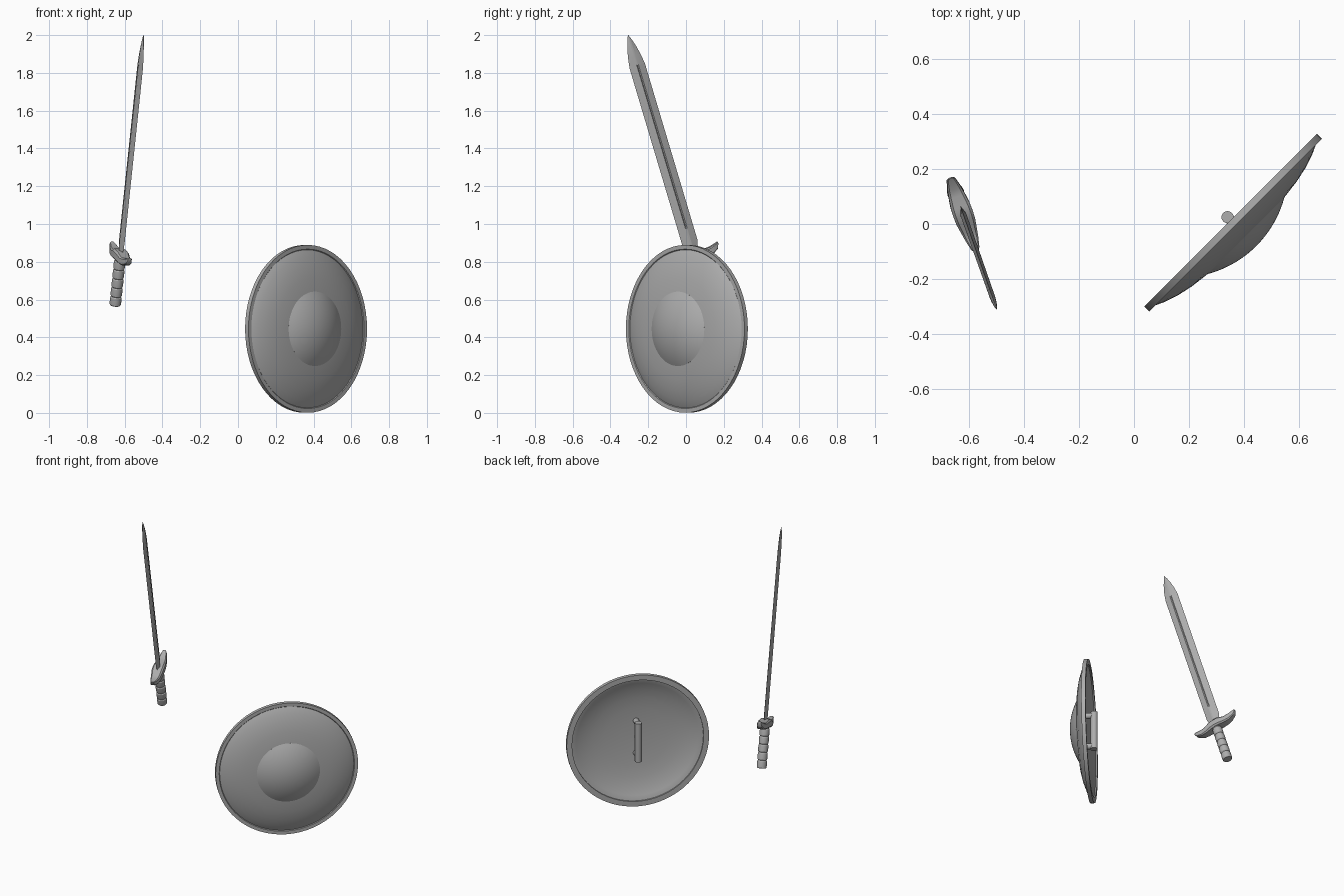
import bpy, bmesh, math
from mathutils import Matrix, Vector

if "Cube" in bpy.data.objects:
    bpy.data.objects.remove(bpy.data.objects["Cube"])

metal = bpy.data.materials.new("grey_metal")
metal.diffuse_color = (0.42, 0.42, 0.42, 1)
metal.use_nodes = True
metal.node_tree.nodes["Principled BSDF"].inputs["Base Color"].default_value = metal.diffuse_color


def frame(x_axis, z_axis, origin):
    x, z = Vector(x_axis).normalized(), Vector(z_axis).normalized()
    y = z.cross(x)
    m = Matrix((x, y, z)).transposed().to_4x4()
    m.translation = Vector(origin)
    return m


def finish(name, bm, matrix, angle=30):
    bmesh.ops.remove_doubles(bm, verts=bm.verts, dist=1e-5)
    bmesh.ops.recalc_face_normals(bm, faces=bm.faces)
    mesh = bpy.data.meshes.new(name)
    bm.to_mesh(mesh)
    bm.free()
    mesh.materials.append(metal)
    ob = bpy.data.objects.new(name, mesh)
    bpy.context.collection.objects.link(ob)
    ob.matrix_world = matrix
    bpy.ops.object.select_all(action='DESELECT')
    ob.select_set(True)
    bpy.context.view_layer.objects.active = ob
    bpy.ops.object.shade_smooth_by_angle(angle=math.radians(angle))
    return ob


def loft(rings, closed=False):
    """Skin a list of equal-sized point rings, capping the ends unless closed."""
    bm = bmesh.new()
    vs = [[bm.verts.new(p) for p in ring] for ring in rings]
    n = len(vs[0])
    pairs = list(zip(vs, vs[1:])) + ([(vs[-1], vs[0])] if closed else [])
    for a, b in pairs:
        for i in range(n):
            j = (i + 1) % n
            bm.faces.new((a[i], a[j], b[j], b[i]))
    if not closed:
        bm.faces.new(vs[0])
        bm.faces.new(vs[-1])
    return bm


def lathe(profile, n=64, closed=False):
    """Turn a (radius, height) profile around local z."""
    return loft([[(r * math.cos(2 * math.pi * i / n), r * math.sin(2 * math.pi * i / n), z)
                  for i in range(n)] for r, z in profile], closed)


# ---------------- Shield: local z points out of the front ----------------
shield = frame((1, 1, 0), (1, -1, 0), (0.36, 0.005, 0.445))

# Dished body
front = [(0.002, 0.075), (0.1, 0.074), (0.197, 0.067), (0.27, 0.058), (0.33, 0.045),
         (0.38, 0.028), (0.41, 0.014), (0.425, 0.005)]
back = [(0.425, -0.004), (0.41, -0.003), (0.38, 0.01), (0.33, 0.026), (0.27, 0.039),
        (0.197, 0.047), (0.1, 0.053), (0.002, 0.054)]
finish("shield_body", lathe(front + back), shield, 40)

# Flat rim band
finish("shield_rim", lathe([(0.422, 0.013), (0.444, 0.013), (0.444, -0.012),
                            (0.410, -0.012), (0.410, 0.0)], closed=True), shield)

# Central boss: spherical cap
R, edge, top = 0.393, 0.197, 0.12
cap = [(edge, 0.058)]
for i in range(13):
    r = max(edge * (1 - i / 12), 0.001)
    cap.append((r, top - R + math.sqrt(R * R - r * r)))
finish("shield_boss", lathe(cap), shield)


# Grip bar on the back with two posts
def rod(name, start, direction, radius, length):
    m = Matrix.Translation(start) @ Vector(direction).to_track_quat('Z', 'Y').to_matrix().to_4x4()
    finish(name, lathe([(radius, 0), (radius, length)], 24), shield @ m)


rod("shield_handle", (0, -0.13, -0.028), (0, 1, 0), 0.022, 0.26)
for side, label in ((1, "upper"), (-1, "lower")):
    rod(label + "_handle_post", (0, side * 0.108, -0.028), (0, 0, 1), 0.018, 0.085)

# ---------------- Sword: local z along blade, local x across guard ----------------
u = Vector((0.105, -0.298, 1)).normalized()
heading = Vector((u.x, u.y, 0)).normalized()
across = -heading * u.z + Vector((0, 0, heading.dot(u)))
sword = frame(across, u, (-0.62, 0.033, 0.86))

# Blade: (distance, half width, half thickness, groove depth)
stations = [(-0.02, 0.032, 0.010, 0), (0.02, 0.038, 0.011, 0), (0.045, 0.045, 0.011, 0),
            (0.12, 0.045, 0.011, 0), (0.13, 0.045, 0.011, 0.005), (1.02, 0.045, 0.010, 0.005),
            (1.03, 0.044, 0.010, 0), (1.08, 0.037, 0.009, 0), (1.13, 0.025, 0.007, 0),
            (1.17, 0.012, 0.004, 0), (1.196, 0.001, 0.001, 0)]
rings = []
for b, w, t, g in stations:
    k = min(0.005, w * 0.3)
    rings.append([(w, 0, b), (k, t, b), (0, t - g, b), (-k, t, b),
                  (-w, 0, b), (-k, -t, b), (0, g - t, b), (k, -t, b)])
finish("blade", loft(rings), sword, 15)

# Cross guard: (offset, bottom, top, half depth), mirrored about the centre
half = [(0.0, -0.050, 0.002, 0.037), (0.03, -0.052, 0.0, 0.036), (0.07, -0.055, -0.013, 0.030),
        (0.10, -0.052, -0.011, 0.025), (0.137, -0.033, -0.002, 0.016), (0.148, -0.010, 0.002, 0.009)]
full = [(-a, lo, hi, d) for a, lo, hi, d in reversed(half[1:])] + half
rings = []
for a, lo, hi, d in full:
    c = min(d, hi - lo) * 0.25
    rings.append([(a, d - c, hi), (a, d, hi - c), (a, d, lo + c), (a, d - c, lo),
                  (a, c - d, lo), (a, -d, lo + c), (a, -d, hi - c), (a, c - d, hi)])
finish("cross_guard", loft(rings), sword, 35)

# Grip: wrapped segments separated by narrow grooves
profile, seg, count, start = [(0.028, -0.03)], 0.05, 5, -0.055
for i in range(count):
    z = start - i * seg
    profile += [(0.026, z), (0.030, z - 0.006), (0.031, z - seg / 2), (0.030, z - seg + 0.006)]
profile += [(0.026, start - count * seg)]
finish("grip", lathe(profile, 24), sword, 25)
